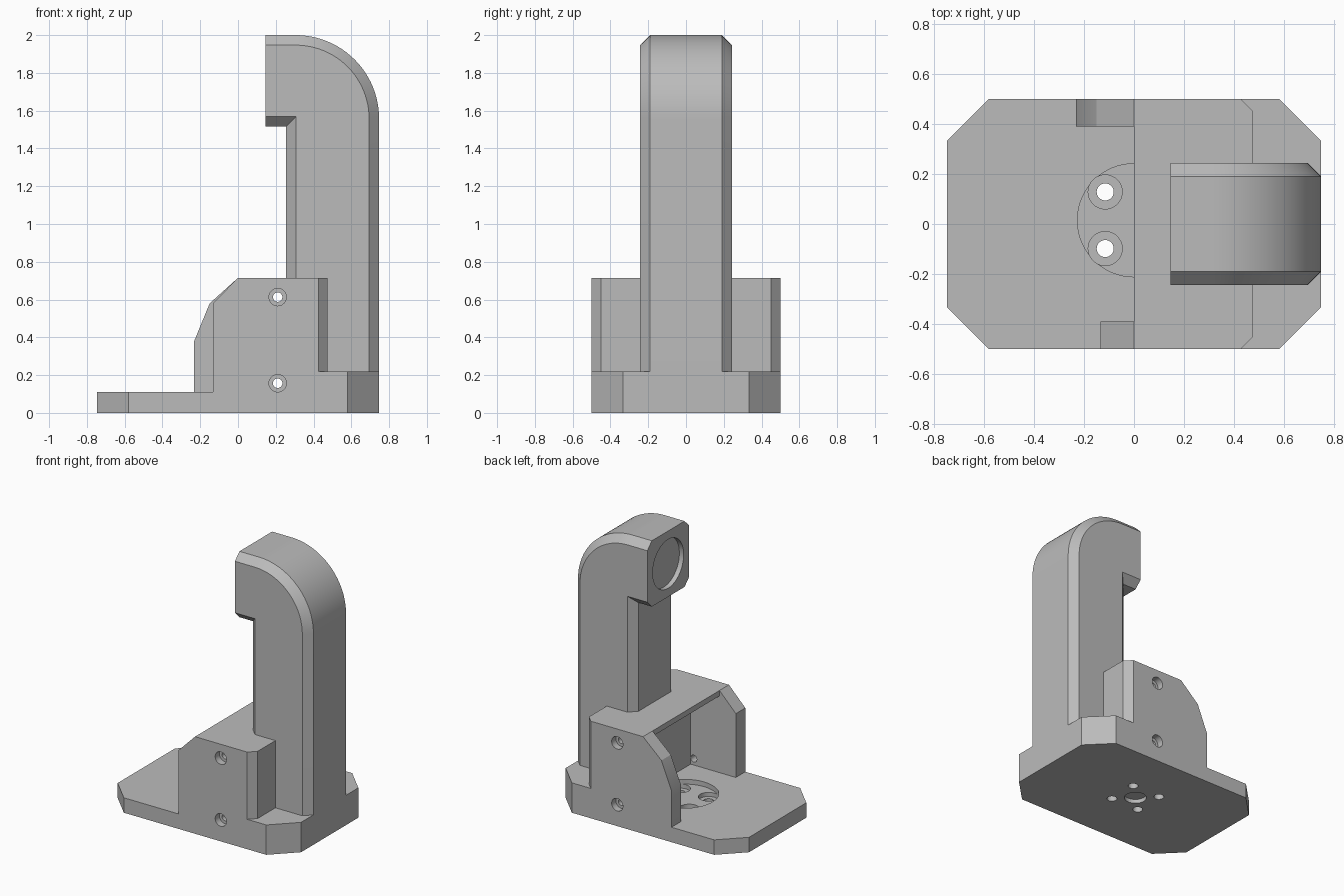
import bpy, bmesh, math
from mathutils import Matrix

if "Cube" in bpy.data.objects:
    bpy.data.objects.remove(bpy.data.objects["Cube"])

grey = bpy.data.materials.new("plain_grey")
grey.diffuse_color = (0.5, 0.5, 0.5, 1)
grey.use_nodes = True
grey.node_tree.nodes["Principled BSDF"].inputs["Base Color"].default_value = grey.diffuse_color


def loft(name, rings):
    """Closed solid through matching rings of 3D points."""
    bm = bmesh.new()
    vs = [[bm.verts.new(p) for p in r] for r in rings]
    n = len(rings[0])
    bm.faces.new(vs[0])
    bm.faces.new(vs[-1])
    for a, b in zip(vs, vs[1:]):
        for i in range(n):
            j = (i + 1) % n
            bm.faces.new((a[i], a[j], b[j], b[i]))
    bmesh.ops.recalc_face_normals(bm, faces=bm.faces)
    me = bpy.data.meshes.new(name)
    bm.to_mesh(me)
    bm.free()
    me.materials.append(grey)
    ob = bpy.data.objects.new(name, me)
    bpy.context.collection.objects.link(ob)
    return ob


def plan(name, pts, z0, z1):
    return loft(name, [[(x, y, z) for x, y in pts] for z in (z0, z1)])


def side(name, pts, y0, y1):
    return loft(name, [[(x, y, z) for x, z in pts] for y in (y0, y1)])


def rod(axis, centre, r, length, n=40):
    """Cylinder that starts at centre and runs along an axis."""
    ring = [(r * math.cos(2 * math.pi * i / n), r * math.sin(2 * math.pi * i / n)) for i in range(n)]
    ob = plan("cutter", ring, 0, length)
    turn = {"x": Matrix.Rotation(math.pi / 2, 4, "Y"),
            "y": Matrix.Rotation(-math.pi / 2, 4, "X"), "z": Matrix()}[axis]
    ob.data.transform(Matrix.Translation(centre) @ turn)
    return ob


def combine(target, tool, op):
    m = target.modifiers.new("bool", "BOOLEAN")
    m.operation, m.object, m.solver = op, tool, "EXACT"
    bpy.context.view_layer.objects.active = target
    bpy.ops.object.modifier_apply(modifier=m.name)
    bpy.data.objects.remove(tool)


def cut(target, tool):
    combine(target, tool, "DIFFERENCE")


# Base plate with clipped corners
X, Y, C = 0.747, 0.5, 0.167
base = plan("mounting_base", [(-X + C, -Y), (X - C, -Y), (X, -Y + C), (X, Y - C),
                              (X - C, Y), (-X + C, Y), (-X, Y - C), (-X, -Y + C)], 0, 0.11)
# Thicker rear step
combine(base, plan("step", [(0.3, -Y), (X - C, -Y), (X, -Y + C), (X, Y - C),
                            (X - C, Y), (0.3, Y)], 0, 0.22), "UNION")
# Housing block with clipped rear edges
combine(base, plan("block", [(0, -Y), (0.425, -Y), (0.475, -0.45), (0.475, 0.45),
                             (0.425, Y), (0, Y)], 0, 0.715), "UNION")
# Side cheeks, one longer than the other
combine(base, side("cheek", [(0.1, 0), (-0.133, 0), (-0.133, 0.58), (0, 0.715), (0.1, 0.715)],
                   -Y, -0.39), "UNION")
combine(base, side("cheek", [(0.1, 0), (-0.232, 0), (-0.232, 0.38), (-0.15, 0.58), (0, 0.715),
                             (0.1, 0.715)], 0.39, Y), "UNION")
# Cavity, open toward -x
cut(base, side("cavity", [(-0.3, 0.11), (0.235, 0.11), (0.235, 0.675), (-0.3, 0.675)], -0.39, 0.39))

# Round floor recess, four counterbored screw holes, blind hole underneath
cy = 0.015
cut(base, rod("z", (0, cy, 0.075), 0.226, 0.3, 64))
for sx in (-1, 1):
    for sy in (-1, 1):
        p = (sx * 0.115, cy + sy * 0.113)
        cut(base, rod("z", (*p, 0.045), 0.068, 0.2))
        cut(base, rod("z", (*p, -0.1), 0.034, 0.3))
cut(base, rod("z", (0, cy, -0.1), 0.075, 0.13))

# Counterbored screw holes through both cheeks
for z in (0.157, 0.613):
    cut(base, rod("y", (0.21, -0.7, z), 0.025, 1.4))
    cut(base, rod("y", (0.21, -0.7, z), 0.046, 0.25))
    cut(base, rod("y", (0.21, 0.45, z), 0.046, 0.25))


# Curved arm: bevelled section, with a rounded shoulder
def arm_outline(d, y):
    arc = [(0.305 + (0.442 - d) * math.sin(t), 1.558 + (0.442 - d) * math.cos(t))
           for t in (math.pi / 2 * i / 24 for i in range(25))]
    pts = [(0.255 + d, 0.22), (0.255 + d, 1.515 + d), (0.145, 1.515 + d),
           (0.145, 2 - d)] + arc + [(X - d, 0.22)]
    return [(x, y, z) for x, z in pts]


B = 0.053
arm = loft("curved_arm", [arm_outline(B, -0.243), arm_outline(0, -0.19),
                          arm_outline(0, 0.19), arm_outline(B, 0.243)])
# Shallow round socket in the arm's end face
cut(arm, rod("x", (0.0, 0, 1.758), 0.18, 0.18, 64))

for ob in (base, arm):
    bpy.ops.object.select_all(action="DESELECT")
    ob.select_set(True)
    bpy.context.view_layer.objects.active = ob
    bpy.ops.object.shade_smooth_by_angle(angle=math.radians(25))
